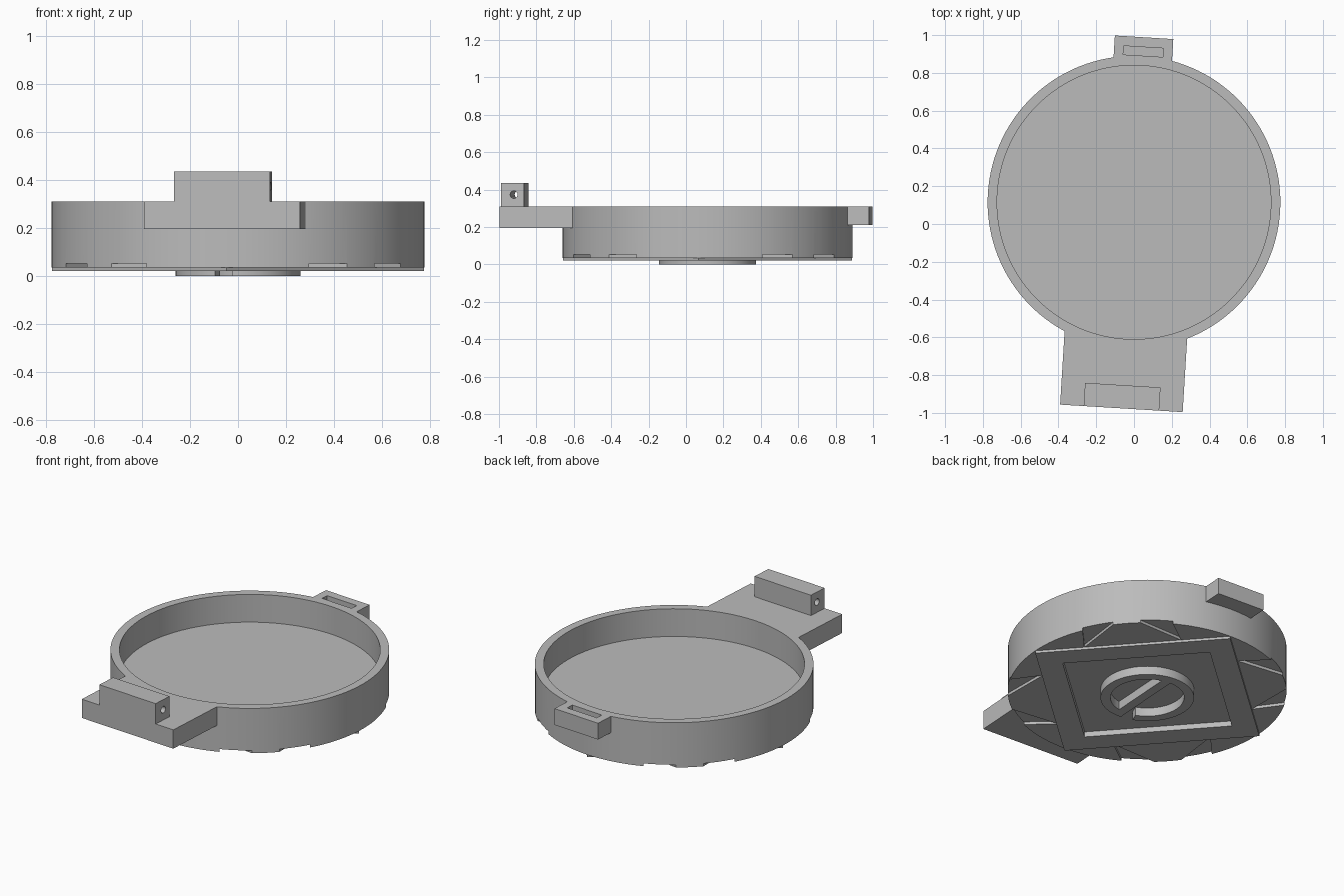
import bpy, bmesh
from math import sin, cos, pi, radians
from mathutils import Matrix

if "Cube" in bpy.data.objects:
    bpy.data.objects.remove(bpy.data.objects["Cube"])

grey = bpy.data.materials.new("plain_grey")
grey.use_nodes = True
grey.diffuse_color = (0.5, 0.5, 0.5, 1)
grey.node_tree.nodes["Principled BSDF"].inputs["Base Color"].default_value = (0.5, 0.5, 0.5, 1)

# Everything is modelled around the dish axis, then turned and shifted
PLACE = Matrix.Translation((0, 0.115, 0)) @ Matrix.Rotation(radians(-3.5), 4, "Z")
R, INNER, TOP, FLOOR = 0.775, 0.725, 0.31, 0.14
PLATE, SOLE, GROOVE = 0.02, 0.035, 0.052


def polar(r, deg):
    return (r * cos(radians(deg)), r * sin(radians(deg)))


def circle(r, n=128):
    return [polar(r, 360 * i / n) for i in range(n)]


def rect(w, y0, y1):
    return [(-w / 2, y0), (w / 2, y0), (w / 2, y1), (-w / 2, y1)]


def prism(name, outline, z0, z1):
    """Extrude a flat outline between two heights."""
    bm = bmesh.new()
    face = bm.faces.new([bm.verts.new((x, y, z0)) for x, y in outline])
    new = bmesh.ops.extrude_face_region(bm, geom=[face])["geom"]
    for v in new:
        if isinstance(v, bmesh.types.BMVert):
            v.co.z = z1
    bmesh.ops.recalc_face_normals(bm, faces=bm.faces)
    mesh = bpy.data.meshes.new(name)
    bm.to_mesh(mesh)
    bm.free()
    mesh.materials.append(grey)
    obj = bpy.data.objects.new(name, mesh)
    bpy.context.collection.objects.link(obj)
    return obj


def combine(obj, others, operation="DIFFERENCE"):
    """Apply booleans, then drop the helper objects."""
    for other in others:
        mod = obj.modifiers.new("cut", "BOOLEAN")
        mod.object, mod.operation, mod.solver = other, operation, "EXACT"
    bpy.context.view_layer.update()
    graph = bpy.context.evaluated_depsgraph_get()
    mesh = bpy.data.meshes.new_from_object(obj.evaluated_get(graph))
    obj.modifiers.clear()
    obj.data = mesh
    for other in others:
        bpy.data.objects.remove(other)
    return obj


# Round dish with its cavity, underside notches and centre recess
notches = []
for quarter in range(4):
    for side in (1, -1):
        tri = [(0.61, 18.5), (0.86, 28.5), (0.86, 45)]
        tri = [polar(r, 90 * quarter + side * a) for r, a in tri]
        notches.append(prism("notch", tri, -0.1, GROOVE))
recess = [polar(0.585, 90 * i) for i in range(4)]
dish = combine(prism("dish", circle(R), SOLE, TOP),
               [prism("cavity", circle(INNER), FLOOR, 0.5),
                prism("recess", recess, -0.1, GROOVE)] + notches)

# Square frame under the dish
frame = combine(prism("base_frame", [polar(R, 90 * i) for i in range(4)], PLATE, SOLE),
                [prism("opening", recess, -0.1, 0.1)])

# Raised split ring and crossbar in the recess
START, END, STEPS = -92, 252, 80
angles = [START + (END - START) * i / STEPS for i in range(STEPS + 1)]
ring = prism("underside_ring",
             [polar(0.26, a) for a in angles] + [polar(0.205, a) for a in reversed(angles)],
             0, GROOVE)
bar = prism("underside_bar", rect(0.055, -0.25, 0.215), 0, GROOVE)
bar.data.transform(Matrix.Translation((0.02, 0, 0)))

# Wide front mount
mount = combine(prism("front_mount", rect(0.65, -1.093, -0.6), 0.195, TOP),
                [prism("dish_clearance", circle(R), 0, 1)])

# Hinge block on the mount, with a pin hole running sideways
pin = prism("pin_hole", circle(0.02, 32), -1, 1)
pin.data.transform(Matrix.Translation((0, -1.025, 0.373)) @ Matrix.Rotation(pi / 2, 4, "Y"))
block = combine(prism("hinge_block", rect(0.4, -1.093, -0.97), TOP, 0.435), [pin])

# Small rear tab with a slot
tab = combine(prism("rear_tab", rect(0.31, 0.6, 0.875), 0.21, TOP),
              [prism("dish_clearance", circle(R), 0, 1),
               prism("slot", rect(0.21, 0.777, 0.823), 0.24, 0.5)])

for part in (dish, frame, ring, bar, mount, block, tab):
    part.data.transform(PLACE)
    bpy.ops.object.select_all(action="DESELECT")
    part.select_set(True)
    bpy.context.view_layer.objects.active = part
    bpy.ops.object.shade_smooth_by_angle(angle=radians(30))
